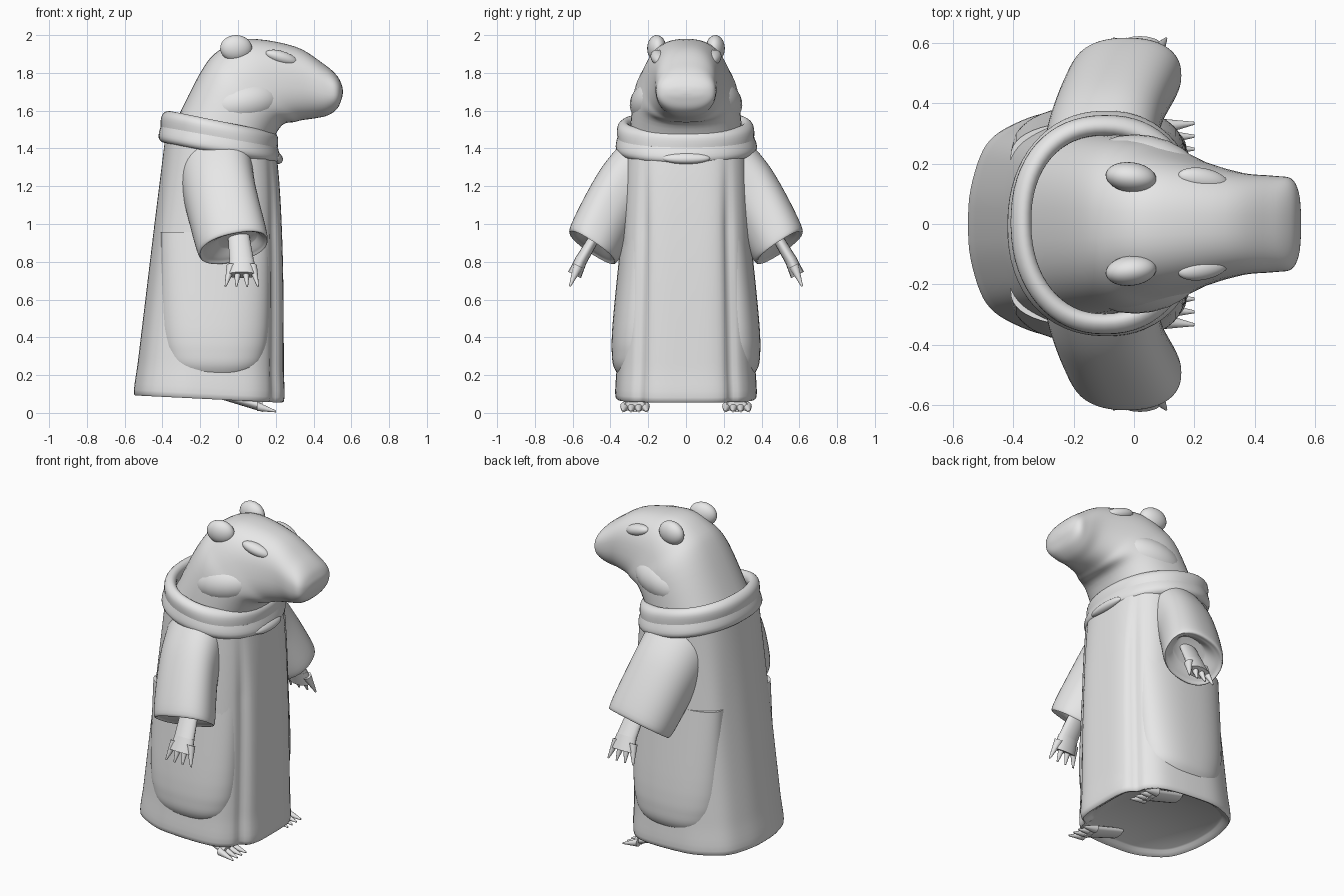
import bpy, bmesh, math
from mathutils import Vector

cube = bpy.data.objects.get("Cube")
if cube:
    bpy.data.objects.remove(cube, do_unlink=True)

LENGTHWISE, SIDEWAYS, UPRIGHT = Vector((1, 0, 0)), Vector((0, 1, 0)), Vector((0, 0, 1))

grey = bpy.data.materials.new("plain_grey")
grey.use_nodes = True
grey.diffuse_color = (0.8, 0.8, 0.8, 1)
grey.node_tree.nodes["Principled BSDF"].inputs["Base Color"].default_value = grey.diffuse_color


def finish(name, bm):
    bmesh.ops.recalc_face_normals(bm, faces=bm.faces)
    mesh = bpy.data.meshes.new(name)
    bm.to_mesh(mesh)
    bm.free()
    mesh.materials.append(grey)
    part = bpy.data.objects.new(name, mesh)
    bpy.context.collection.objects.link(part)
    bpy.ops.object.select_all(action="DESELECT")
    part.select_set(True)
    bpy.context.view_layer.objects.active = part
    bpy.ops.object.shade_smooth_by_angle(angle=math.radians(50))
    return part


def spline(before, start, end, after, t):
    # Smooth curve from start to end, steered by its neighbours
    leave, arrive = (end - before) / 2, (after - start) / 2
    rest = 1 - t
    return (start * rest * rest * (1 + 2 * t) + end * t * t * (1 + 2 * rest)
            + leave * t * rest * rest - arrive * t * t * rest)


def signed_power(value, exponent):
    return math.copysign(abs(value) ** exponent, value)


def loft(name, rows, across, power=2, steps=5, sides=48, fold=None):
    """Skin rounded rings; a row holds two opposite end points and a half width."""
    last = len(rows) - 1
    rings = []
    for i in range(last):
        near = [rows[max(0, min(last, i + k))] for k in (-1, 0, 1, 2)]
        for step in range(steps):
            rings.append([spline(*column, step / steps) for column in zip(*near)])
    rings.append(rows[last])
    bm = bmesh.new()
    skin = []
    for start, end, width in rings:
        middle, half = (start + end) / 2, (end - start) / 2
        ring = []
        for k in range(sides):
            angle = math.tau * k / sides
            offset = (half * signed_power(math.cos(angle), 2 / power)
                      + across * width * signed_power(math.sin(angle), 2 / power))
            if fold:
                offset *= fold(angle, middle.z)
            ring.append(bm.verts.new(middle + offset))
        skin.append(ring)
    for low, high in zip(skin, skin[1:]):
        for k in range(sides):
            bm.faces.new((low[k - 1], low[k], high[k], high[k - 1]))
    bm.faces.new(skin[0])
    bm.faces.new(skin[-1])
    return finish(name, bm)


def row(back, back_z, front, front_z, width):
    return Vector((back, 0, back_z)), Vector((front, 0, front_z)), width


def limb(name, start, end, start_width, end_width, thick, across):
    # Tapered limb; thick sets both the direction and the flatness
    rows = [(Vector(p) - thick * w, Vector(p) + thick * w, w)
            for p, w in ((start, start_width), (end, end_width))]
    loft(name, rows, across, sides=16)


def blob(name, place, size, pitch=0, yaw=0):
    bm = bmesh.new()
    bmesh.ops.create_uvsphere(bm, u_segments=24, v_segments=16, radius=1)
    part = finish(name, bm)
    part.location, part.scale, part.rotation_euler = place, size, (0, pitch, yaw)


def pleats(angle, z):
    # A groove each side of the front panel, and faint ripples all round
    turn = min(angle, math.tau - angle)
    fade = max(0, min(1, 3 - 2 * z))
    groove = math.exp(-((turn - 0.6) * 10) ** 2) / 20
    return 1 - fade * (groove + math.cos(9 * angle) / 150)


def collar_waves(angle, z):
    return 1 + math.sin(3 * angle + 25 * z) / 150


# Robe tapers evenly from hem to neck, its hem lower at the front
robe = [row(-0.5, 0.12, 0.18, 0.09, 0.32)]
for i in range(9):
    t = i / 8
    z = 0.1 + 1.35 * t
    robe.append(row(0.12 * z - 0.56, z, 0.245 - z ** 4 / 100, z - 0.04, 0.375 - z / 30))
loft("robe", robe, SIDEWAYS, power=2.8, sides=96, fold=pleats)

# Thick rolled collar with a crease round its middle, dipping at the front
collar = []
for k in range(17):
    turn = math.tau * k / 16
    up = 0.085 * math.sin(turn)
    out = 0.045 * math.cos(turn) * (1 - 0.4 * abs(math.cos(turn)) ** 8) - up / 8
    collar.append(row(-0.38 - out, 1.515 + up, 0.185 + out, 1.405 + up, 0.335 + out))
loft("collar", collar, SIDEWAYS, power=2.2, steps=2, sides=64, fold=collar_waves)
blob("collar_fold", (0.2, 0, 1.35), (0.04, 0.13, 0.03), pitch=0.5)

# Head sweeps up from the neck and forward to a blunt muzzle
loft("head", [
    row(-0.35, 1.5, 0.16, 1.4, 0.3),
    row(-0.2, 1.8, 0.23, 1.52, 0.28),
    row(-0.1, 1.92, 0.3, 1.54, 0.245),
    row(0.05, 1.98, 0.34, 1.55, 0.21),
    row(0.3, 1.94, 0.41, 1.56, 0.17),
    row(0.45, 1.85, 0.475, 1.575, 0.16),
    row(0.52, 1.79, 0.525, 1.61, 0.15),
    row(0.548, 1.74, 0.548, 1.66, 0.1),
    row(0.555, 1.71, 0.555, 1.69, 0.02)], SIDEWAYS, power=2.4)

for side, y in (("left", 1), ("right", -1)):
    # Ears, brows and cheeks
    blob(side + "_ear", (-0.01, y * 0.155, 1.93), (0.085, 0.05, 0.07), yaw=-y / 8)
    blob(side + "_brow", (0.23, y * 0.145, 1.88), (0.09, 0.04, 0.035), 0.3, -y / 5)
    blob(side + "_cheek", (0.03, y * 0.14, 1.64), (0.22, 0.155, 0.13), -0.2, -y / 5)

    # Side drape, rounded at its foot and thinner toward the sleeve
    drape = []
    for i in range(10):
        t = (i + 0.2) / 10
        swell = math.sqrt(1 - (1 - t) ** 8)
        middle = Vector((-0.12, y * (0.25 - t / 30), 0.13 + 0.9 * t))
        reach = LENGTHWISE * swell * 0.29
        drape.append((middle - reach, middle + reach, 0.175 * swell * (1 - t / 3)))
    loft(side + "_side_drape", drape, SIDEWAYS, power=2.4)

    # Wide sleeve, widening to a cuff that turns inward
    sleeve = [(Vector((x, y * outer, top)), Vector((x, y * inner, low)), width)
              for x, outer, top, inner, low, width in (
                  (-0.12, 0.27, 1.5, 0.16, 1.1, 0.19),
                  (-0.09, 0.45, 1.29, 0.26, 0.98, 0.185),
                  (-0.03, 0.61, 0.99, 0.36, 0.81, 0.185),
                  (-0.02, 0.59, 0.95, 0.39, 0.82, 0.16),
                  (0, 0.54, 0.97, 0.42, 0.88, 0.1))]
    loft(side + "_sleeve", sleeve, LENGTHWISE + UPRIGHT / 5, power=2.3, steps=7)

    # Forearm, palm and four spread fingers
    thin = (SIDEWAYS * y + UPRIGHT / 2) * 0.45
    limb(side + "_forearm", (0, y * 0.46, 0.97), (0.02, y * 0.56, 0.8),
         0.055, 0.065, thin, LENGTHWISE)
    limb(side + "_palm", (0.02, y * 0.555, 0.81), (0.02, y * 0.59, 0.73),
         0.065, 0.075, thin, LENGTHWISE)
    # Foot under the hem, with four splayed toes
    limb(side + "_foot", (-0.1, y * 0.26, 0.1), (0.13, y * 0.27, 0.035),
         0.05, 0.06, UPRIGHT * 0.5, SIDEWAYS)
    for i in range(4):
        spread = (i - 1.5) / 28
        limb(f"{side}_finger_{i + 1}", (0.02 + spread, y * 0.57, 0.78),
             (0.02 + spread * 1.6, y * 0.615, 0.67), 0.027, 0.005, thin * 2, LENGTHWISE)
        limb(f"{side}_toe_{i + 1}", (0.1, y * 0.27 + spread, 0.035),
             (0.2, y * 0.27 + spread * 1.2, 0.008), 0.025, 0.005, UPRIGHT, SIDEWAYS)
